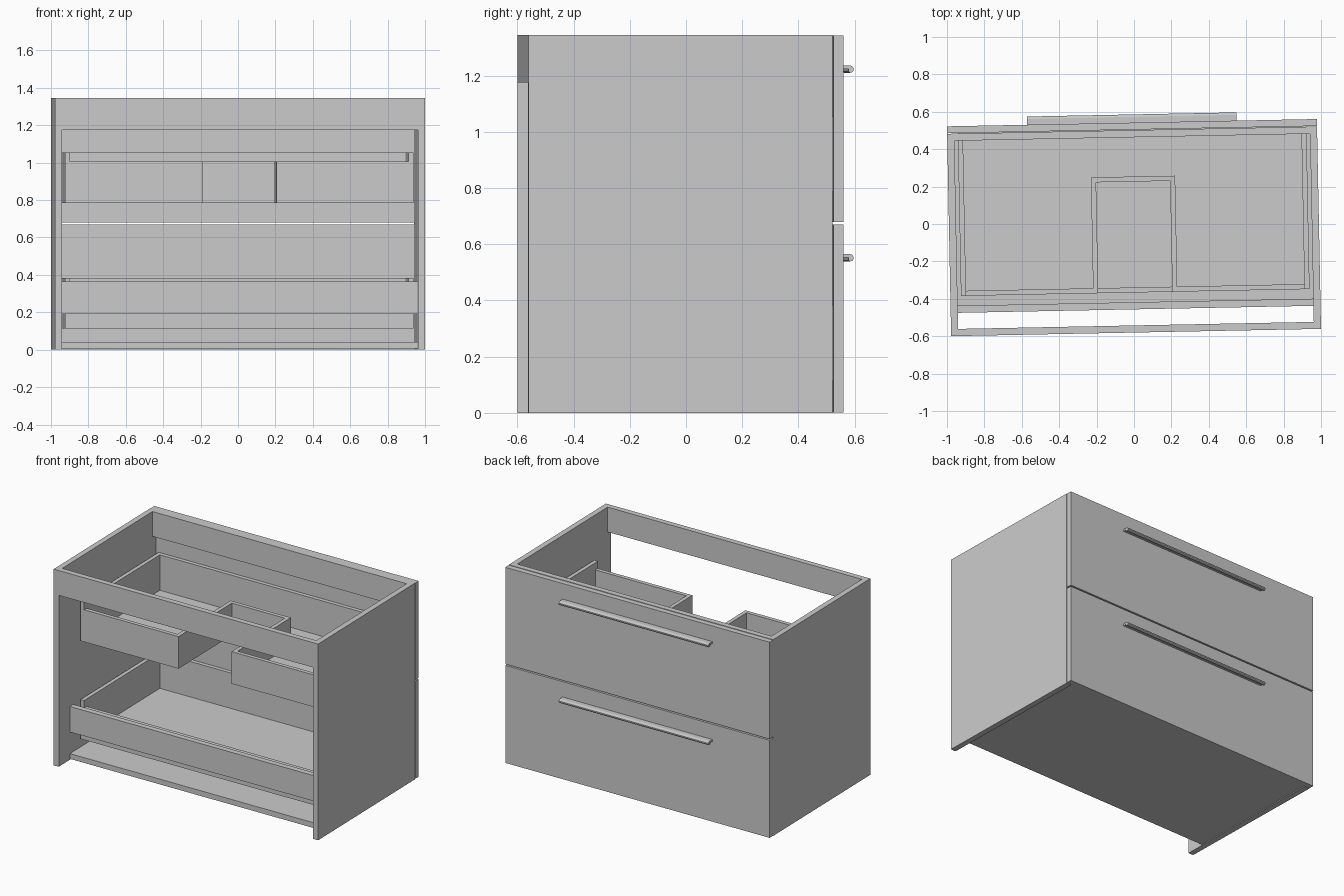
import bpy, bmesh
from math import radians
from mathutils import Matrix

if "Cube" in bpy.data.objects:
    bpy.data.objects.remove(bpy.data.objects["Cube"])

# The whole cabinet sits turned slightly about z
PLACE = Matrix.Translation((0, -0.0193, 0)) @ Matrix.Rotation(radians(1.13), 4, 'Z')
HW, HD, H, T = 0.989, 0.561, 1.345, 0.038   # half width, half depth, height, board
INX = HW - T                                # inner half width
DX, DT = 0.932, 0.027                       # drawer half width, drawer board
FRONT_IN = 0.524                            # inner face of drawer fronts
NEAR = -0.347                               # open-side end of the drawers


def finish(name, bm):
    bmesh.ops.recalc_face_normals(bm, faces=bm.faces)
    me = bpy.data.meshes.new(name)
    bm.to_mesh(me)
    bm.free()
    ob = bpy.data.objects.new(name, me)
    ob.matrix_world = PLACE
    bpy.context.collection.objects.link(ob)
    return ob


def box(name, x, y, z):
    bm = bmesh.new()
    bmesh.ops.create_cube(bm, size=1)
    for v in bm.verts:
        v.co = [(a + b) / 2 + c * (b - a) for (a, b), c in zip((x, y, z), v.co)]
    return finish(name, bm)


def prism(name, pts, start, vec):
    """Extrude a closed outline; start maps each 2D point to 3D."""
    bm = bmesh.new()
    face = bm.faces.new([bm.verts.new(start(*p)) for p in pts])
    ext = bmesh.ops.extrude_face_region(bm, geom=[face])
    bmesh.ops.translate(bm, vec=vec,
                        verts=[g for g in ext['geom'] if isinstance(g, bmesh.types.BMVert)])
    # extrusion keeps the start face, so the solid is closed
    return finish(name, bm)


# Carcass
for side, s in (("left", -1), ("right", 1)):
    box(f"{side}_side_panel", sorted((s * INX, s * HW)), (-HD, 0.521), (0, H))
box("floor_panel", (-INX, INX), (-0.437, 0.521), (0.006, 0.042))
box("open_side_top_rail", (-INX, INX), (-HD, -HD + T), (1.175, H))
box("drawer_side_top_rail", (-INX, INX), (0.483, 0.521), (1.175, H))
box("lower_rail", (-INX, INX), (-0.437, -0.399), (0.19, 0.365))


def handle(name, top):
    # Plate with a rounded lip hanging from its outer edge
    pts = [(HD, top), (0.592, top), (0.600, top - 0.003), (0.605, top - 0.010),
           (0.605, top - 0.018), (0.600, top - 0.024), (0.592, top - 0.026),
           (0.586, top - 0.022), (0.586, top - 0.013), (HD, top - 0.013)]
    prism(name, pts, lambda y, z: (-0.56, y, z), (1.12, 0, 0))


def drawer(name, z0, front_z, handle_top, cutout):
    side_top, wall_top = z0 + 0.27, z0 + 0.22
    ix = DX - DT
    box(f"{name}_drawer_front", (-HW, HW), (FRONT_IN, HD), front_z)
    handle(f"{name}_handle", handle_top)
    for side, s in (("left", -1), ("right", 1)):
        box(f"{name}_drawer_{side}_side", sorted((s * ix, s * DX)),
            (NEAR, FRONT_IN), (z0, side_top))
    box(f"{name}_drawer_inner_front", (-ix, ix), (FRONT_IN - DT, FRONT_IN), (z0, side_top))
    y0, y1 = NEAR + DT, FRONT_IN - DT
    if not cutout:
        box(f"{name}_drawer_end", (-ix, ix), (NEAR, y0), (z0, wall_top))
        box(f"{name}_drawer_bottom", (-ix, ix), (y0, y1), (z0, z0 + DT))
        return
    # End wall that runs around the pipe recess as one bent board
    ri, ro, yi, yo = 0.198, 0.225, 0.246, 0.273
    outline = [(-ix, NEAR), (-ri, NEAR), (-ri, yi), (ri, yi), (ri, NEAR), (ix, NEAR),
               (ix, y0), (ro, y0), (ro, yo), (-ro, yo), (-ro, y0), (-ix, y0)]
    prism(f"{name}_drawer_recessed_end", outline,
          lambda x, y: (x, y, z0), (0, 0, wall_top - z0))
    bottom = [(-ix, y0), (-ro, y0), (-ro, yo), (ro, yo), (ro, y0), (ix, y0), (ix, y1), (-ix, y1)]
    prism(f"{name}_drawer_bottom", bottom, lambda x, y: (x, y, z0), (0, 0, DT))


# Drawers
drawer("lower", 0.113, (0.002, 0.670), 0.565, False)
drawer("upper", 0.785, (0.679, 1.343), 1.236, True)
